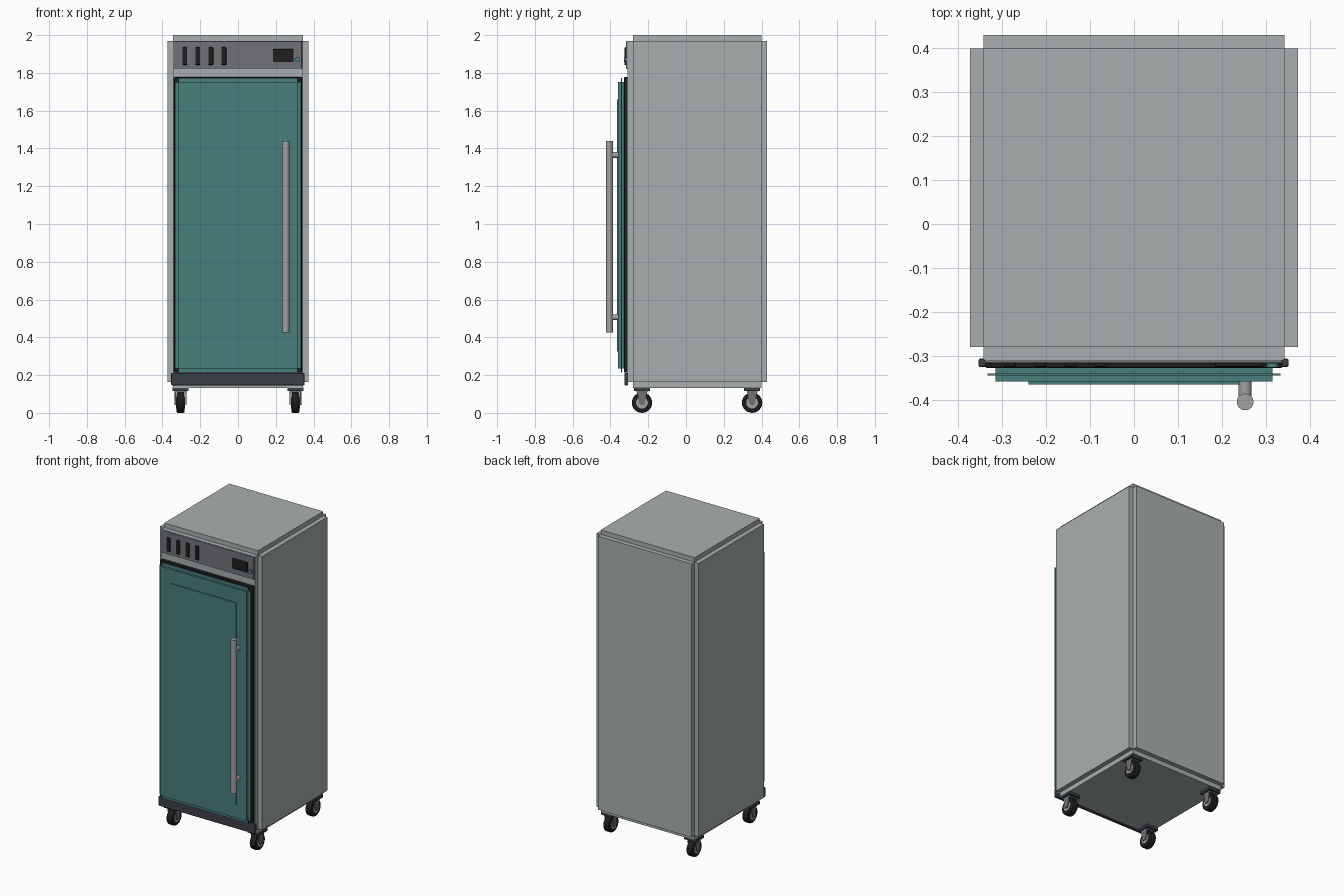
import bpy, bmesh, math
from mathutils import Vector, Matrix

cube = bpy.data.objects.get("Cube")
if cube:
    bpy.data.objects.remove(cube, do_unlink=True)


def material(name, color):
    m = bpy.data.materials.new(name)
    m.use_nodes = True
    m.diffuse_color = (*color, 1)
    m.node_tree.nodes["Principled BSDF"].inputs["Base Color"].default_value = (*color, 1)
    return m


STEEL = material("brushed steel", (0.40, 0.43, 0.43))
HANDLE = material("handle metal", (0.36, 0.36, 0.36))
TEAL = material("teal door", (0.065, 0.21, 0.20))
PANEL = material("panel grey", (0.16, 0.17, 0.185))
CHARCOAL = material("charcoal", (0.046, 0.052, 0.06))
BLACK = material("black rubber", (0.013, 0.013, 0.014))


def finish(bm, name, mat, smooth=False):
    bmesh.ops.recalc_face_normals(bm, faces=bm.faces)
    me = bpy.data.meshes.new(name)
    bm.to_mesh(me)
    bm.free()
    me.materials.append(mat)
    ob = bpy.data.objects.new(name, me)
    bpy.context.collection.objects.link(ob)
    if smooth:
        bpy.ops.object.select_all(action='DESELECT')
        ob.select_set(True)
        bpy.context.view_layer.objects.active = ob
        bpy.ops.object.shade_smooth_by_angle(angle=math.radians(40))
    return ob


def add_box(bm, x, y, z):
    size = Matrix.Diagonal((x[1] - x[0], y[1] - y[0], z[1] - z[0], 1))
    mid = Vector((sum(x) / 2, sum(y) / 2, sum(z) / 2))
    bmesh.ops.create_cube(bm, size=1, matrix=Matrix.Translation(mid) @ size)


def box(name, mat, x, y, z, bevel=0):
    bm = bmesh.new()
    add_box(bm, x, y, z)
    ob = finish(bm, name, mat)
    if bevel:
        mod = ob.modifiers.new("Bevel", 'BEVEL')
        mod.width, mod.segments = bevel, 2
    return ob


def notched_box(name, mat, x, y, z, pad):
    """Core box with every face pushed out, leaving stepped edges."""
    bm = bmesh.new()
    add_box(bm, *[(a + p, b - p) for (a, b), p in zip((x, y, z), pad)])
    bm.normal_update()
    out = bmesh.ops.extrude_discrete_faces(bm, faces=bm.faces[:])["faces"]
    for f in out:
        f.normal_update()
        step = Vector([n * p for n, p in zip(f.normal, pad)])
        bmesh.ops.translate(bm, verts=f.verts[:], vec=step)
    return finish(bm, name, mat)


def rod(name, mat, center, radius, length, axis, sides=24, bevel=0):
    bm = bmesh.new()
    turn = Vector(axis).to_track_quat('Z', 'Y').to_matrix().to_4x4()
    bmesh.ops.create_cone(bm, cap_ends=True, segments=sides, radius1=radius, radius2=radius,
                          depth=length, matrix=Matrix.Translation(center) @ turn)
    if bevel:
        rims = [e for e in bm.edges if any(len(f.verts) > 4 for f in e.link_faces)]
        bmesh.ops.bevel(bm, geom=rims, offset=bevel, segments=2, affect='EDGES', profile=0.5)
    return finish(bm, name, mat, True)


# Cabinet with stepped edges
notched_box("cabinet_body", STEEL, (-0.373, 0.373), (-0.31, 0.43), (0.133, 2.0), (0.03, 0.03, 0.03))

# Front trim
box("kick_plate", CHARCOAL, (-0.354, 0.352), (-0.326, -0.306), (0.146, 0.211), 0.005)
box("door_gasket", BLACK, (-0.338, 0.338), (-0.328, -0.308), (0.213, 1.778), 0.004)
box("control_panel", PANEL, (-0.34, 0.338), (-0.318, -0.306), (1.82, 1.968), 0.004)

# Door and its raised field
notched_box("door", TEAL, (-0.333, 0.333), (-0.359, -0.326), (0.215, 1.772), (0.018, 0.014, 0.021))
box("door_field", TEAL, (-0.24, 0.24), (-0.365, -0.357), (0.325, 1.66))

# Controls
for i in range(4):
    cx = -0.282 + i * 0.069
    box("vent_slot_%d" % (i + 1), BLACK, (cx - 0.013, cx + 0.013), (-0.326, -0.316), (1.842, 1.936), 0.004)
box("display", BLACK, (0.184, 0.295), (-0.326, -0.316), (1.857, 1.926), 0.004)
rod("indicator_light", TEAL, (0.316, -0.321, 1.871), 0.014, 0.012, (0, 1, 0), 16)

# Handle
rod("door_handle", HANDLE, (0.253, -0.405, 0.932), 0.019, 1.015, (0, 0, 1), 24)
for label, z in (("lower", 0.506), ("upper", 1.365)):
    rod(label + "_handle_post", HANDLE, (0.253, -0.38, z), 0.015, 0.05, (0, 1, 0), 16)


def fork(name, cx, cy):
    """Two tapered cheeks joined by a crown."""
    bm = bmesh.new()
    for s in (-1, 1):
        outline = [(-0.028, 0.118), (0.028, 0.118), (0.013, 0.042), (-0.013, 0.042)]
        verts = [bm.verts.new((cx + s * 0.025, cy + y, z)) for y, z in outline]
        face = bm.faces.new(verts)
        new = bmesh.ops.extrude_face_region(bm, geom=[face])["geom"]
        moved = [v for v in new if isinstance(v, bmesh.types.BMVert)]
        bmesh.ops.translate(bm, verts=moved, vec=(s * 0.006, 0, 0))
    add_box(bm, (cx - 0.03, cx + 0.03), (cy - 0.028, cy + 0.028), (0.109, 0.118))
    return finish(bm, name, PANEL)


# Casters
for side, cx in (("left", 0.304), ("right", -0.304)):
    for end, cy in (("front", -0.233), ("back", 0.35)):
        tag = end + "_" + side
        box(tag + "_caster_plate", CHARCOAL, (cx - 0.043, cx + 0.043),
            (cy - 0.043, cy + 0.043), (0.116, 0.134))
        fork(tag + "_caster_fork", cx, cy)
        hub = (cx, cy, 0.054)
        rod(tag + "_wheel", BLACK, hub, 0.054, 0.042, (1, 0, 0), 24, 0.007)
        rod(tag + "_wheel_hub", HANDLE, hub, 0.031, 0.048, (1, 0, 0), 20)
